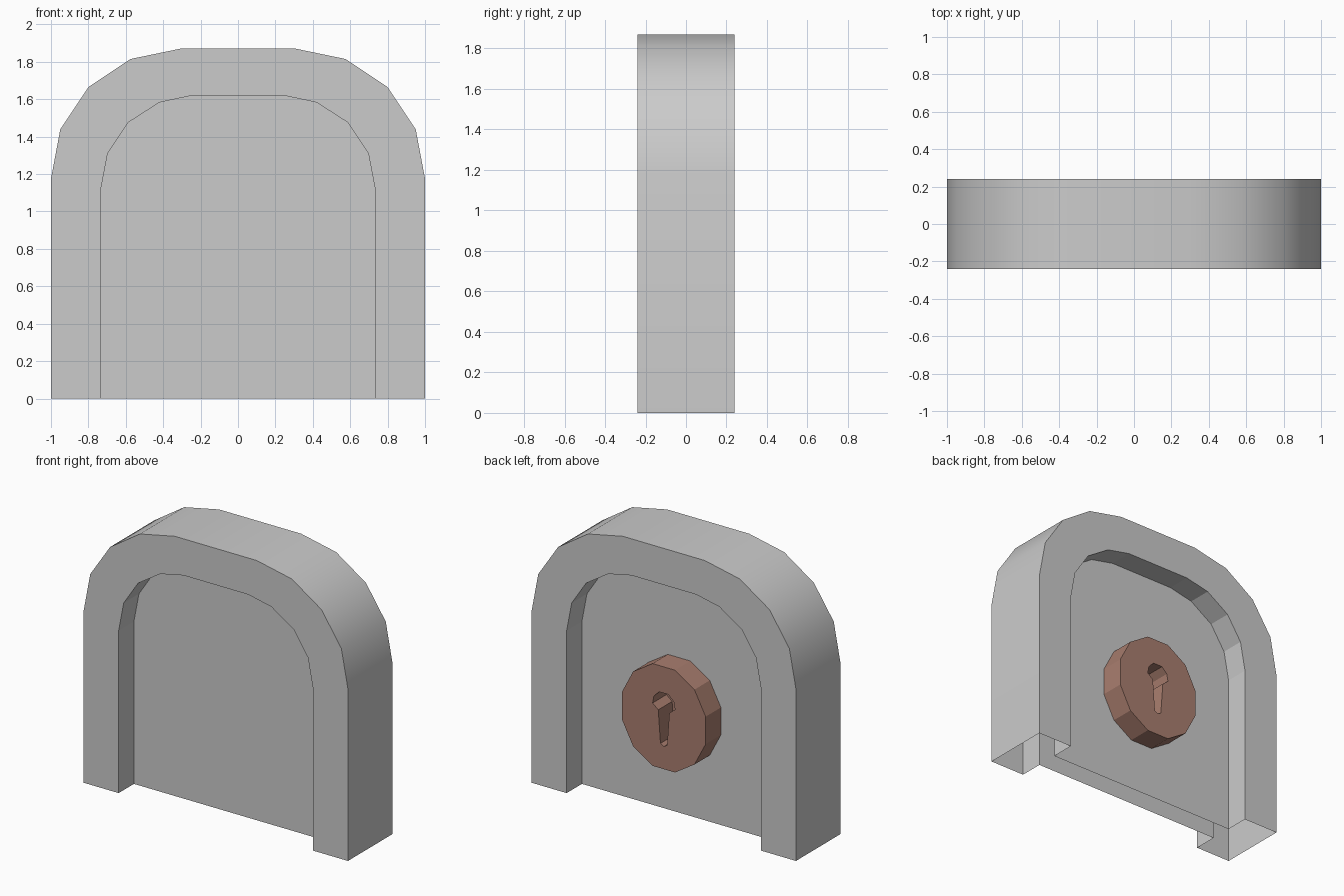
import bpy, bmesh, math

if "Cube" in bpy.data.objects:
    bpy.data.objects.remove(bpy.data.objects["Cube"])

DEPTH = 0.24      # half thickness of the frame
PANEL = 0.075     # half thickness of the recessed panel


def add_object(name, bm):
    bmesh.ops.recalc_face_normals(bm, faces=bm.faces[:])
    mesh = bpy.data.meshes.new(name)
    bm.to_mesh(mesh)
    bm.free()
    obj = bpy.data.objects.new(name, mesh)
    bpy.context.collection.objects.link(obj)
    return obj


def mirrored(half):
    """Complete a right-hand profile with its mirror image."""
    return half + [(-x, z) for x, z in reversed(half)]


def ring(bm, profile, y):
    return [bm.verts.new((x, y, z)) for x, z in profile]


def prism(name, profile, y0, y1):
    bm = bmesh.new()
    a, b = ring(bm, profile, y0), ring(bm, profile, y1)
    bm.faces.new(a)
    bm.faces.new(b)
    for i in range(len(a)):
        j = (i + 1) % len(a)
        bm.faces.new((a[i], a[j], b[j], b[i]))
    return add_object(name, bm)


# Arched frame with a recessed panel on both sides, open underneath
outer = mirrored([(1, 0), (1, 1.175), (0.95, 1.44), (0.8, 1.665),
                  (0.575, 1.815), (0.31, 1.87)])
inner = mirrored([(0.735, 0), (0.735, 1.11), (0.697, 1.31), (0.588, 1.475),
                  (0.42, 1.583), (0.245, 1.62)])
bm = bmesh.new()
rings = [ring(bm, p, y) for p, y in (
    (inner, -PANEL), (inner, -DEPTH), (outer, -DEPTH),
    (outer, DEPTH), (inner, DEPTH), (inner, PANEL))]
for k in range(5):
    a, b = rings[k], rings[k + 1]
    for i in range(len(a) - 1):
        face = bm.faces.new((a[i], a[i + 1], b[i + 1], b[i]))
        face.smooth = k == 2          # only the outer rim is smooth
bm.faces.new(rings[0])
bm.faces.new(rings[-1])
add_object("arched_frame", bm)

# Twelve-sided lock disc on the back
angles = [math.radians(15 + 30 * i) for i in range(12)]
disc = prism("lock_disc", [(0.328 * math.cos(a), 0.71 + 0.362 * math.sin(a))
                           for a in angles], PANEL, DEPTH)
mat = bpy.data.materials.new("brown")
mat.diffuse_color = (0.40, 0.21, 0.16, 1)
mat.use_nodes = True
mat.node_tree.nodes["Principled BSDF"].inputs["Base Color"].default_value = mat.diffuse_color
disc.data.materials.append(mat)

# Keyhole cut into the disc
keyhole = mirrored([(0.025, 0.53), (0.042, 0.755), (0.085, 0.79),
                    (0.075, 0.84), (0.035, 0.88)])
keyhole.append((0, 0.515))
cutter = prism("keyhole_cutter", keyhole, DEPTH - 0.15, DEPTH + 0.1)
cutter.data.materials.append(mat)
cutter.hide_render = True
cutter.hide_set(True)
cut = disc.modifiers.new("keyhole", 'BOOLEAN')
cut.operation = 'DIFFERENCE'
cut.solver = 'EXACT'
cut.object = cutter
